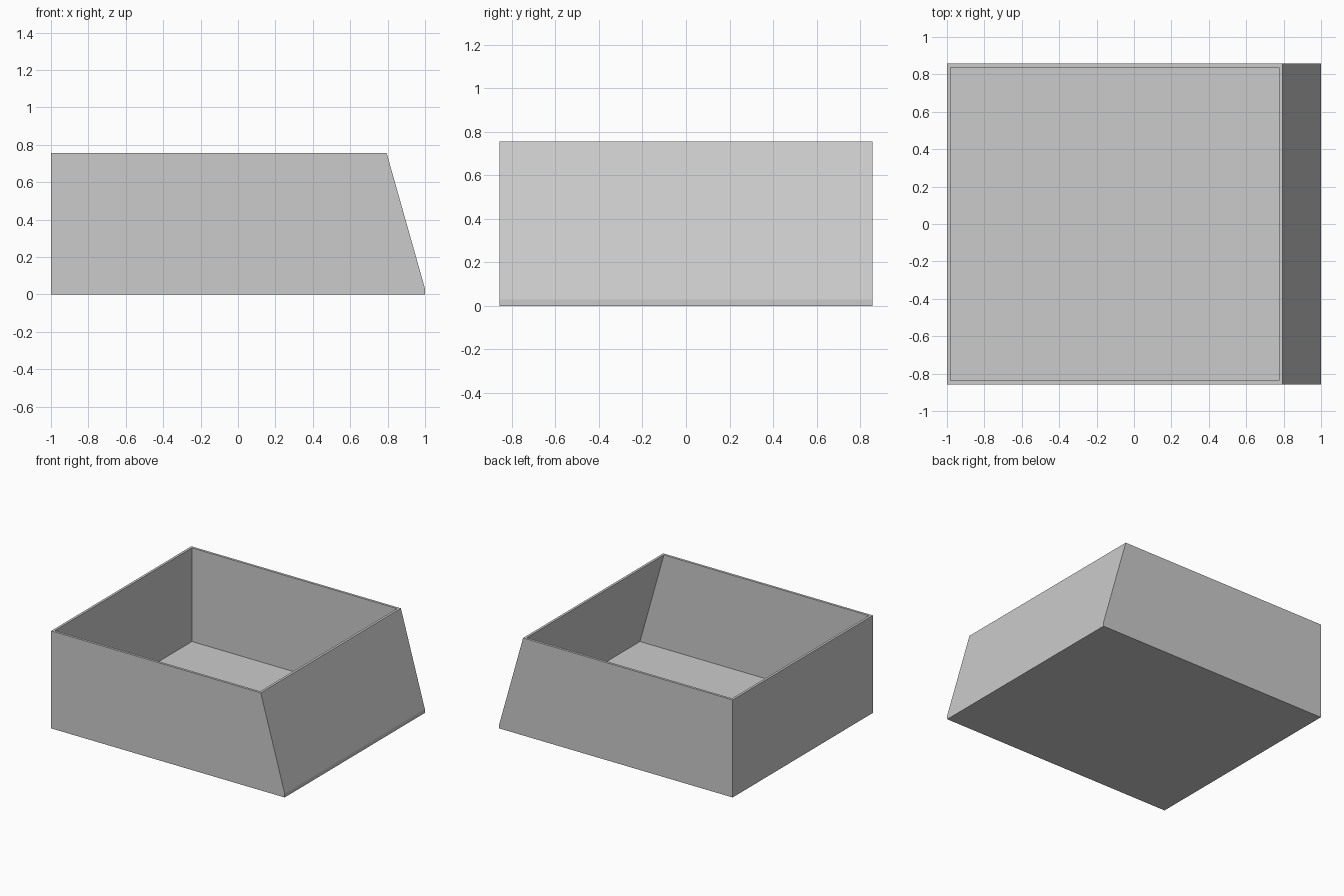
import bpy
import bmesh

cube = bpy.data.objects.get("Cube")
if cube:
    bpy.data.objects.remove(cube, do_unlink=True)

HEIGHT, LIP, HALF_DEPTH, WALL = 0.755, 0.03, 0.857, 0.019

grey = bpy.data.materials.new("plain grey")
grey.use_nodes = True
colour = (0.6, 0.6, 0.6, 1)
grey.diffuse_color = colour
grey.node_tree.nodes["Principled BSDF"].inputs["Base Color"].default_value = colour

# Side profiles: the right wall leans inward above a short upright lip
outer = [(-1, 0), (1, 0), (1, LIP), (0.795, HEIGHT), (-1, HEIGHT)]
inner = [(WALL - 1, LIP), (1 - WALL, LIP), (0.795 - WALL, HEIGHT), (WALL - 1, HEIGHT)]

bm = bmesh.new()


def shell(profile, half_depth, inward):
    """Extrude a side profile along y, leave its top open, return the rim corners."""
    front = [bm.verts.new((x, -half_depth, z)) for x, z in profile]
    back = [bm.verts.new((x, half_depth, z)) for x, z in profile]
    faces = [front, back[::-1]]
    for i in range(len(profile) - 1):
        faces.append([front[i], back[i], back[i + 1], front[i + 1]])
    # the last profile edge is the open top; the left wall closes the loop
    faces.append([front[-1], back[-1], back[0], front[0]])
    faces = [f for f in faces if not all(v.co.z > HEIGHT - 0.001 for v in f)]
    for f in faces:
        bm.faces.new(f[::-1] if inward else f)
    return [front[-1], front[-2], back[-2], back[-1]]


# Outside walls with base, inside walls with floor, and the flat rim joining them
outer_rim = shell(outer, HALF_DEPTH, False)
inner_rim = shell(inner, HALF_DEPTH - WALL, True)
for i in range(4):
    j = (i + 1) % 4
    bm.faces.new([outer_rim[i], outer_rim[j], inner_rim[j], inner_rim[i]])
bmesh.ops.recalc_face_normals(bm, faces=bm.faces)

mesh = bpy.data.meshes.new("open_box")
bm.to_mesh(mesh)
bm.free()
mesh.materials.append(grey)
box = bpy.data.objects.new("open_box", mesh)
bpy.context.collection.objects.link(box)
